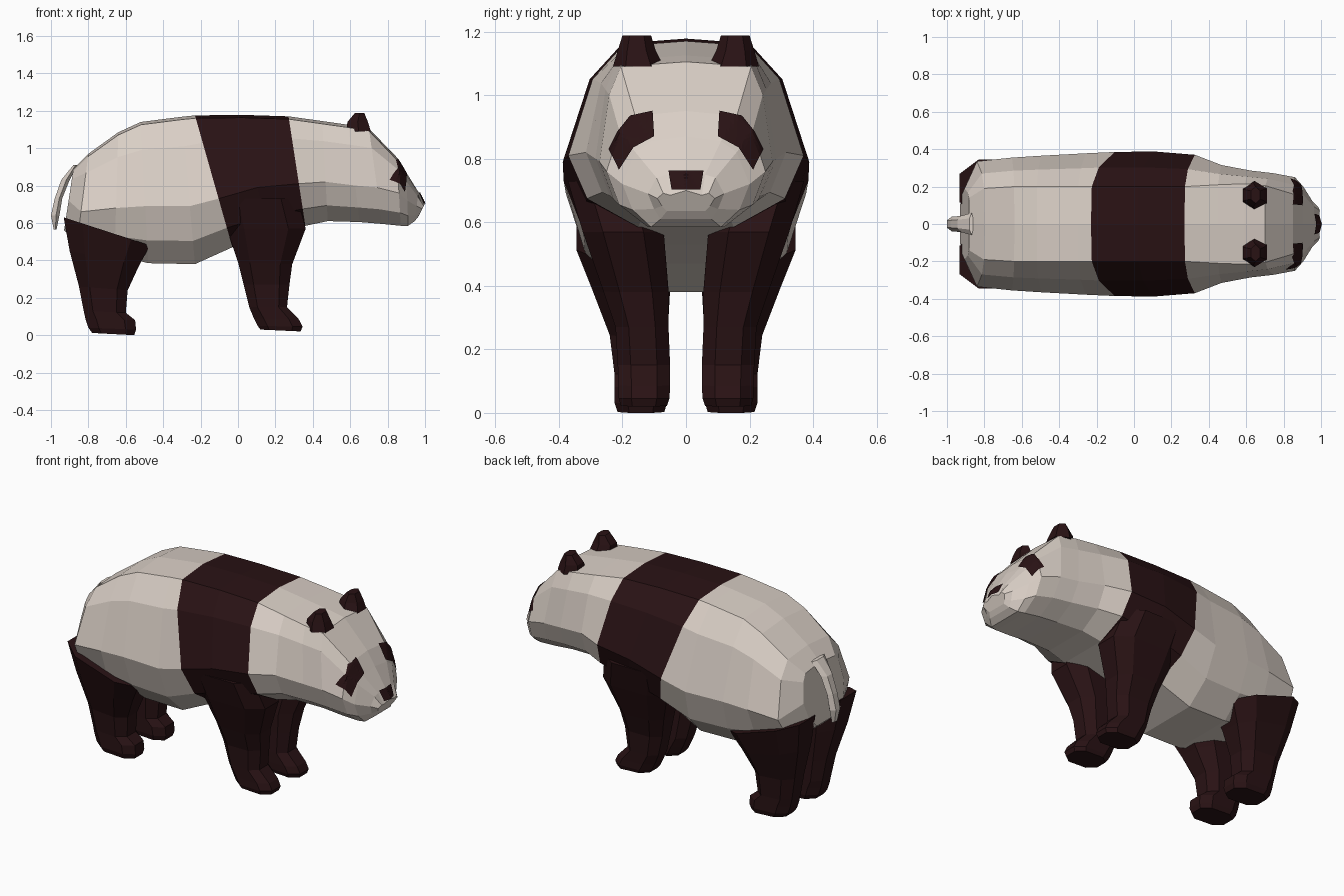
import bpy, bmesh
from mathutils import Vector
from mathutils.bvhtree import BVHTree

if "Cube" in bpy.data.objects:
    bpy.data.objects.remove(bpy.data.objects["Cube"])


def material(name, rgb):
    m = bpy.data.materials.new(name)
    m.diffuse_color = (*rgb, 1)
    m.use_nodes = True
    m.node_tree.nodes["Principled BSDF"].inputs["Base Color"].default_value = m.diffuse_color
    return m


CREAM = material("cream_fur", (0.70, 0.625, 0.565))
DARK = material("dark_fur", (0.022, 0.006, 0.007))


def finish(name, bm, mats):
    bmesh.ops.recalc_face_normals(bm, faces=bm.faces)
    me = bpy.data.meshes.new(name)
    bm.to_mesh(me)
    for m in mats:
        me.materials.append(m)
    ob = bpy.data.objects.new(name, me)
    bpy.context.collection.objects.link(ob)
    return ob


def loft(name, rings, mats, rule=None):
    """Skin closed rings of points; rule(ring, side) gives the material index."""
    bm = bmesh.new()
    vs = [[bm.verts.new(p) for p in r] for r in rings]
    n = len(rings[0])
    for i in range(len(vs) - 1):
        for j in range(n):
            k = (j + 1) % n
            f = bm.faces.new((vs[i][j], vs[i][k], vs[i + 1][k], vs[i + 1][j]))
            f.material_index = rule(i, j) if rule else 0
    bm.faces.new(vs[0][::-1])
    bm.faces.new(vs[-1])
    return finish(name, bm, mats)


def mix(a, b, t):
    return a + (b - a) * t


# Body and head: slanted sections
# x top, z top, x bottom, z bottom, half width, z of widest, top flat, bottom flat
SECTIONS = [
    (-.88, .89, -.93, .56, .19, .72, .14, .10),
    (-.80, .97, -.86, .50, .335, .66, .19, .14),
    (-.64, 1.085, -.66, .43, .355, .68, .20, .17),
    (-.52, 1.14, -.48, .385, .365, .69, .20, .19),
    (-.30, 1.168, -.23, .38, .378, .69, .20, .19),
    (-.23, 1.175, -.03, .47, .385, .73, .20, .17),
    (.02, 1.178, .16, .53, .388, .79, .20, .16),
    (.27, 1.17, .36, .585, .37, .81, .20, .15),
    (.45, 1.145, .48, .61, .315, .82, .21, .14),
    (.59, 1.125, .65, .605, .285, .80, .215, .13),
    (.70, 1.105, .77, .595, .272, .79, .205, .13),
    (.85, .95, .87, .585, .25, .76, .16, .12),
    (.90, .87, .91, .585, .20, .72, .11, .11),
    (.965, .765, .945, .61, .12, .69, .06, .08),
    (.998, .70, .965, .635, .09, .675, .05, .06),
]


def body_ring(xt, zt, xb, zb, w, zw, yt, yb):
    half = [(0, zt), (yt, zt - .015), (mix(yt, w, .55), mix(zt, zw, .33)), (w, zw),
            (w * .84, mix(zw, zb, .6)), (yb, zb), (0, zb)]
    pts = half + [(-y, z) for y, z in half[-2:0:-1]]
    return [(mix(xb, xt, (z - zb) / (zt - zb)), y, z) for y, z in pts]


def body_rule(i, j):
    # dark shoulder band, except along the middle of the chest
    return 1 if i in (5, 6) and j not in (5, 6) else 0


body = loft("body", [body_ring(*s) for s in SECTIONS], [CREAM, DARK], body_rule)


# Legs: eight-sided rings (x back, x front, y inner, y outer, z back, z front)
def leg_ring(x0, x1, y0, y1, z0, z1, side):
    cx, cy = (x1 - x0) * .22, (y1 - y0) * .25
    pts = [(x0 + cx, y0), (x1 - cx, y0), (x1, y0 + cy), (x1, y1 - cy),
           (x1 - cx, y1), (x0 + cx, y1), (x0, y1 - cy), (x0, y0 + cy)]
    return [(x, side * y, mix(z0, z1, (x - x0) / (x1 - x0))) for x, y in pts]


FRONT = [
    (-.09, .32, .12, .372, .73, .73),
    (-.06, .362, .07, .325, .57, .57),
    (0, .29, .055, .26, .39, .38),
    (.03, .275, .055, .222, .27, .27),
    (.06, .262, .05, .215, .15, .15),
    (.085, .325, .05, .212, .09, .085),
    (.105, .345, .052, .212, .05, .045),
    (.12, .335, .06, .205, .03, .02),
]
REAR = [
    (-.932, -.47, .04, .345, .63, .48),
    (-.90, -.53, .05, .295, .45, .37),
    (-.85, -.59, .058, .24, .26, .24),
    (-.825, -.60, .06, .225, .13, .12),
    (-.815, -.55, .06, .225, .085, .08),
    (-.80, -.545, .06, .225, .04, .03),
    (-.78, -.555, .068, .215, .012, 0),
]
for side, word in ((-1, "right"), (1, "left")):
    loft("front_leg_" + word, [leg_ring(*r, side) for r in FRONT], [DARK])
    loft("rear_leg_" + word, [leg_ring(*r, side) for r in REAR], [DARK])

    # Ears: small hexagonal knobs (x, y, z, x radius, y radius)
    ear = [(.645, .15, 1.09, .065, .08), (.64, .155, 1.14, .055, .06), (.65, .155, 1.188, .025, .045)]
    hexa = [(-1, -.5), (-1, .5), (0, 1), (1, .5), (1, -.5), (0, -1)]
    loft("ear_" + word, [[(x + a * rx, side * (y + b * ry), z) for a, b in hexa]
                         for x, y, z, rx, ry in ear], [DARK])

# Tail: flattened taper hanging behind the rump (outer x, inner x, z, half width)
TAIL = [(-.88, -.86, .91, .06), (-.945, -.90, .83, .045), (-.98, -.94, .73, .04),
        (-1.0, -.955, .64, .04), (-.985, -.97, .565, .025)]
loft("tail", [[(a, -w * .5, z), (a, w * .5, z), (mix(a, b, .6), w, z),
               (b, w * .5, z), (b, -w * .5, z), (mix(a, b, .6), -w, z)]
              for a, b, z, w in TAIL], [CREAM])

# Face markings: thin plates draped onto the head
bm = bmesh.new()
bm.from_mesh(body.data)
tree = BVHTree.FromBMesh(bm)
bm.free()


def drape(name, outline):
    bm = bmesh.new()
    bm.faces.new([bm.verts.new((2, y, z)) for y, z in outline])
    bmesh.ops.poke(bm, faces=bm.faces[:])
    bmesh.ops.subdivide_edges(bm, edges=bm.edges[:], cuts=5, use_grid_fill=True)
    bmesh.ops.triangulate(bm, faces=bm.faces[:])
    for v in bm.verts:
        hit, normal, _, _ = tree.ray_cast(v.co, Vector((-1, 0, 0)))
        if hit:
            v.co = hit + Vector((.006, 0, 0)) + normal * .002
    if sum(f.normal.x for f in bm.faces) < 0:
        bmesh.ops.reverse_faces(bm, faces=bm.faces[:])
    finish(name, bm, [DARK])


PATCH = [(.105, .95), (.175, .935), (.215, .885), (.242, .83), (.21, .765), (.165, .835), (.10, .87)]
for side, word in ((-1, "right"), (1, "left")):
    drape("eye_patch_" + word, [(side * y, z) for y, z in PATCH])
drape("nose", [(-.055, .762), (.055, .762), (.045, .703), (-.045, .703)])
